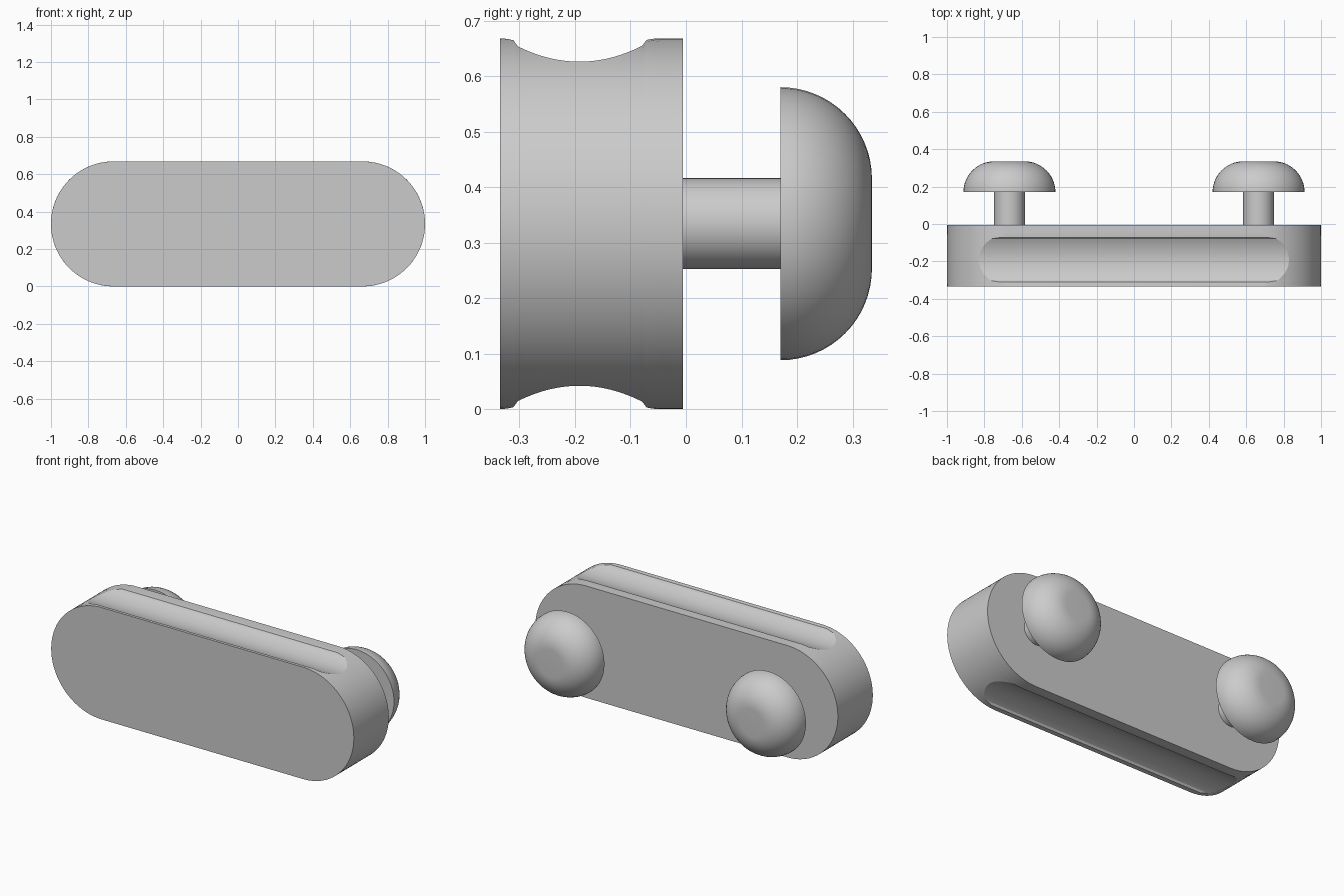
import bpy, bmesh
from math import sin, cos, asin, pi, radians

cube = bpy.data.objects.get("Cube")
if cube:
    bpy.data.objects.remove(cube)

R = 0.334            # half height and end radius of the body
END_X = 1 - R        # centre of each rounded end
FRONT, BACK, CAP_Y, TIP = -0.335, -0.005, 0.17, 0.335

grey = bpy.data.materials.new("plain grey")
grey.use_nodes = True
grey.diffuse_color = (0.6, 0.6, 0.6, 1)
grey.node_tree.nodes["Principled BSDF"].inputs["Base Color"].default_value = (0.6, 0.6, 0.6, 1)


def make_object(name, bm, angle):
    bmesh.ops.recalc_face_normals(bm, faces=bm.faces)
    mesh = bpy.data.meshes.new(name)
    bm.to_mesh(mesh)
    bm.free()
    mesh.materials.append(grey)
    obj = bpy.data.objects.new(name, mesh)
    bpy.context.collection.objects.link(obj)
    bpy.ops.object.select_all(action='DESELECT')
    obj.select_set(True)
    bpy.context.view_layer.objects.active = obj
    bpy.ops.object.shade_smooth_by_angle(angle=radians(angle))
    return obj


def loft(name, rings, angle):
    """Bridge equal rings of points and cap both ends."""
    bm = bmesh.new()
    loops = [[bm.verts.new(p) for p in ring] for ring in rings]
    for a, b in zip(loops, loops[1:]):
        for i in range(len(a)):
            j = (i + 1) % len(a)
            bm.faces.new((a[i], a[j], b[j], b[i]))
    bm.faces.new(loops[0])
    bm.faces.new(loops[-1])
    return make_object(name, bm, angle)


# Body: rounded bar whose height dips along a finger groove, top and bottom
def stadium(y, half, steps=40):
    a = asin(min(1, half / R))
    arc = [-a + 2 * a * i / steps for i in range(steps + 1)]
    right = [(END_X + R * cos(t), y, R + R * sin(t)) for t in arc]
    left = [(-x, y, z) for x, y, z in reversed(right)]
    return right + left


def groove_depth(y, mid=-0.192, half_width=0.145, depth=0.042):
    t = min(1, abs(y - mid) / half_width)
    bowl = 1 - 1.12 * t ** 2
    rim = 2.55 * (1 - t) ** 2
    return depth * (bowl if t < 0.78 else rim * (1 - 0.1 * (t - 0.78)))


GROOVE_END = -0.047
stations = [FRONT + (GROOVE_END - FRONT) * i / 36 for i in range(37)] + [BACK]
loft("body", [stadium(y, R - max(0, groove_depth(y))) for y in stations], 24)


# Studs: a stem with a rounded mushroom cap, turned around the y axis
def turned(name, x, profile, steps=48):
    turn = [2 * pi * i / steps for i in range(steps)]
    rings = [[(x + r * cos(t), y, R + r * sin(t)) for t in turn] for r, y in profile]
    return loft(name, rings, 35)


round_r = TIP - CAP_Y
cap_profile = [(0.081 + round_r * cos(t), CAP_Y + round_r * sin(t))
               for t in (pi / 2 * i / 16 for i in range(17))]
for side, sx in (("left", 1), ("right", -1)):
    turned(side + "_stem", sx * END_X, [(0.082, BACK), (0.082, CAP_Y)])
    turned(side + "_cap", sx * END_X, cap_profile)
